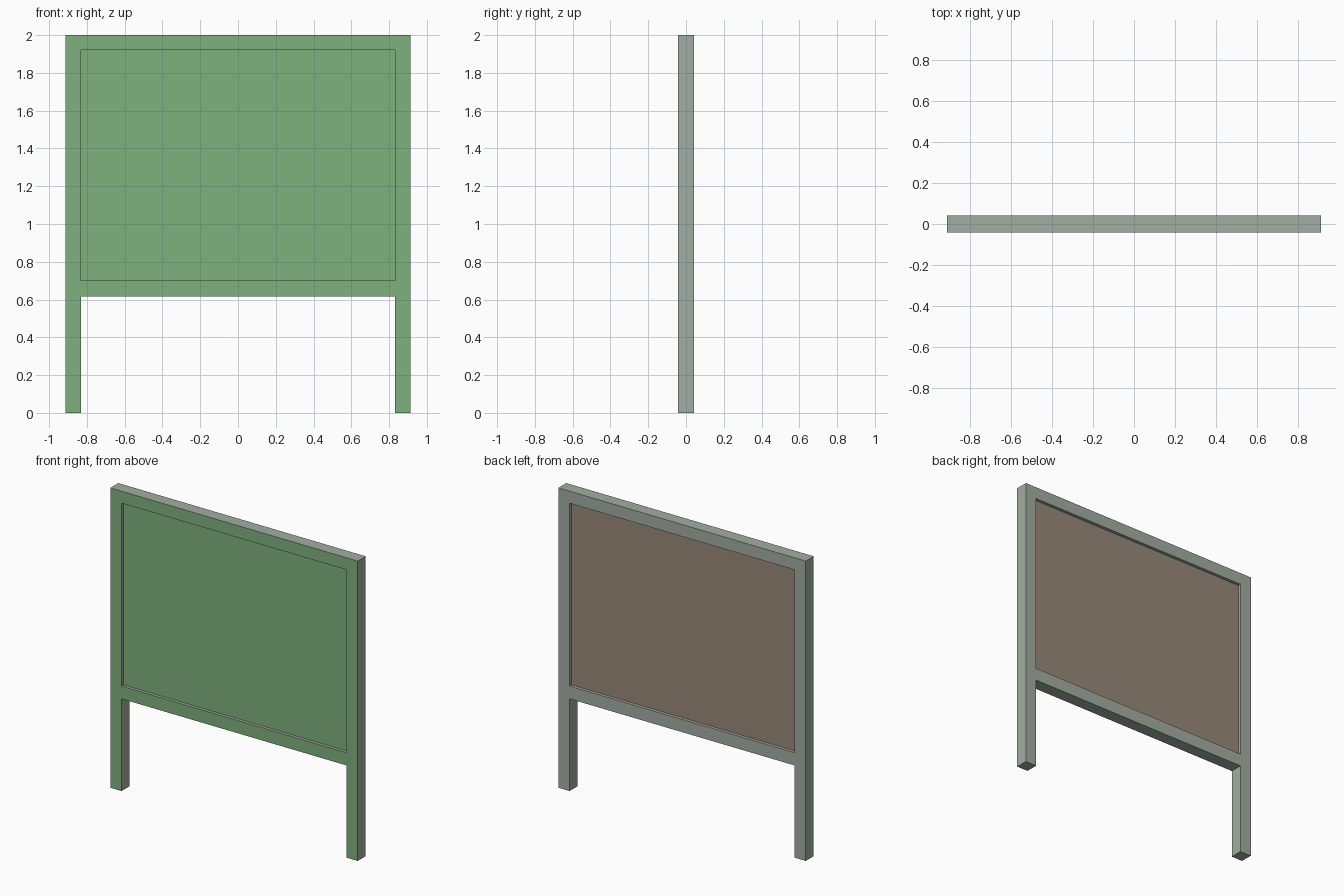
import bpy, bmesh
from mathutils import Vector

if "Cube" in bpy.data.objects:
    bpy.data.objects.remove(bpy.data.objects["Cube"])

T = 0.042          # half thickness of the frame
PANEL_T = 0.021    # half thickness of the recessed panel
X_OUT, X_IN = 0.913, 0.83
Z_RAIL, Z_PANEL, Z_LINTEL, Z_TOP = 0.615, 0.70, 1.92, 2.0


def material(name, rgb):
    m = bpy.data.materials.new(name)
    m.diffuse_color = (*rgb, 1)
    m.use_nodes = True
    m.node_tree.nodes["Principled BSDF"].inputs["Base Color"].default_value = m.diffuse_color
    return m


def cell_slab(name, xs, zs, half, keep, mats, pick):
    """Solid slab made of the kept cells of an x/z grid, with seams dissolved."""
    bm = bmesh.new()
    grid = [[bm.verts.new((x, -half, z)) for z in zs] for x in xs]
    for i in range(len(xs) - 1):
        for j in range(len(zs) - 1):
            if keep(i, j):
                bm.faces.new((grid[i][j], grid[i + 1][j],
                              grid[i + 1][j + 1], grid[i][j + 1]))
    bmesh.ops.delete(bm, geom=[v for v in bm.verts if not v.link_faces],
                     context='VERTS')
    ext = bmesh.ops.extrude_face_region(bm, geom=bm.faces[:],
                                        use_keep_orig=True)
    moved = [g for g in ext['geom'] if isinstance(g, bmesh.types.BMVert)]
    bmesh.ops.translate(bm, verts=moved, vec=Vector((0, 2 * half, 0)))
    bmesh.ops.recalc_face_normals(bm, faces=bm.faces[:])
    bm.normal_update()
    for f in bm.faces:
        f.material_index = pick(f.normal)
    mesh = bpy.data.meshes.new(name)
    bm.to_mesh(mesh)
    bm.free()
    for m in mats:
        mesh.materials.append(m)
    ob = bpy.data.objects.new(name, mesh)
    bpy.context.collection.objects.link(ob)
    return ob


front_green = material("weathered_green", (0.21, 0.44, 0.21))
back_grey = material("weathered_grey", (0.36, 0.42, 0.36))
back_brown = material("weathered_brown", (0.32, 0.25, 0.19))

# Frame: two full-height posts joined by a top rail and a bottom rail
cell_slab("post_and_rail_frame",
          (-X_OUT, -X_IN, X_IN, X_OUT),
          (0, Z_RAIL, Z_PANEL, Z_LINTEL, Z_TOP), T,
          lambda i, j: i != 1 or j in (1, 3),
          (front_green, back_grey),
          lambda n: 0 if n.y < -0.5 else 1)

# Thin board recessed on both sides of the frame
cell_slab("notice_panel", (-X_IN, X_IN), (Z_PANEL, Z_LINTEL), PANEL_T,
          lambda i, j: True,
          (front_green, back_brown),
          lambda n: 0 if n.y < 0.5 else 1)
